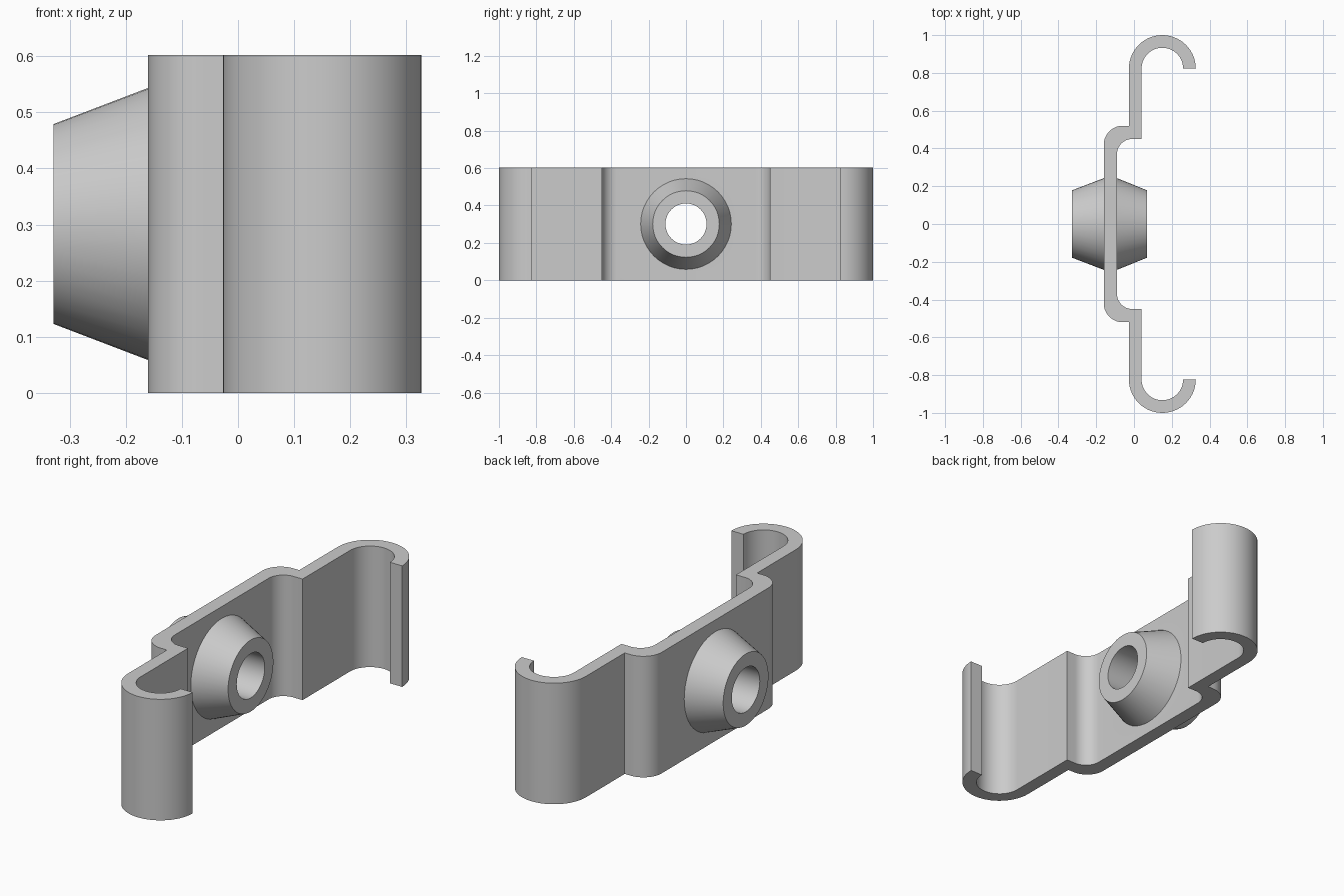
import bpy
import bmesh
from math import cos, sin, pi, radians
from mathutils import Matrix, Vector

cube = bpy.data.objects.get("Cube")
if cube:
    bpy.data.objects.remove(cube, do_unlink=True)

HEIGHT = 0.602
MID = HEIGHT / 2

grey = bpy.data.materials.new("plain grey")
grey.use_nodes = True
COLOUR = (0.6, 0.6, 0.6, 1)
grey.diffuse_color = COLOUR
grey.node_tree.nodes["Principled BSDF"].inputs["Base Color"].default_value = COLOUR


def add_object(name, bm):
    bmesh.ops.recalc_face_normals(bm, faces=bm.faces)
    mesh = bpy.data.meshes.new(name)
    bm.to_mesh(mesh)
    bm.free()
    mesh.materials.append(grey)
    obj = bpy.data.objects.new(name, mesh)
    bpy.context.collection.objects.link(obj)
    return obj


def arc(cx, cy, r, start, end, steps):
    angles = [radians(start + (end - start) * i / steps) for i in range(steps + 1)]
    return [(cx + r * cos(a), cy + r * sin(a)) for a in angles]


def cone(bm, x0, x1, r0, r1, segments=48):
    """Solid cone section running along x."""
    place = Matrix.Translation(Vector(((x0 + x1) / 2, 0, MID))) @ Matrix.Rotation(pi / 2, 4, 'Y')
    bmesh.ops.create_cone(bm, cap_ends=True, segments=segments, radius1=r0,
                          radius2=r1, depth=x1 - x0, matrix=place)


def boolean(target, other, operation):
    mod = target.modifiers.new(operation.lower(), 'BOOLEAN')
    mod.operation = operation
    mod.solver = 'EXACT'
    mod.object = other
    bpy.context.view_layer.objects.active = target
    bpy.ops.object.modifier_apply(modifier=mod.name)
    bpy.data.objects.remove(other, do_unlink=True)


# Bent strip: one half of each side, mirrored in y, then extruded upward
outer = (arc(-0.06, 0.42, 0.1, 180, 90, 10) + [(-0.027, 0.52)]
         + arc(0.15, 0.823, 0.177, 180, 0, 28))
inner = (arc(0.15, 0.823, 0.11, 0, 180, 28) + [(0.04, 0.45)]
         + arc(-0.01, 0.37, 0.08, 90, 180, 10))
half = outer + inner
outline = half + [(x, -y) for x, y in reversed(half)]

bm = bmesh.new()
base = bm.faces.new([bm.verts.new((x, y, 0)) for x, y in outline])
raised = bmesh.ops.extrude_face_region(bm, geom=[base])["geom"]
bmesh.ops.translate(bm, vec=(0, 0, HEIGHT),
                    verts=[v for v in raised if isinstance(v, bmesh.types.BMVert)])
clip = add_object("clip_bracket", bm)

# Tapered boss on both faces of the strip
bm = bmesh.new()
cone(bm, -0.329, -0.155, 0.178, 0.2445)
boss_outer = add_object("boss_outer", bm)
bm = bmesh.new()
cone(bm, -0.095, 0.07, 0.2445, 0.178)
boss_inner = add_object("boss_inner", bm)
boolean(clip, boss_outer, 'UNION')
boolean(clip, boss_inner, 'UNION')

# Through hole
bm = bmesh.new()
cone(bm, -0.5, 0.5, 0.11, 0.11)
hole = add_object("hole_cutter", bm)
hole.hide_render = True
boolean(clip, hole, 'DIFFERENCE')

# Smooth curves with crisp corners
bpy.ops.object.select_all(action='DESELECT')
clip.select_set(True)
bpy.context.view_layer.objects.active = clip
bpy.ops.object.shade_smooth_by_angle(angle=radians(20))
